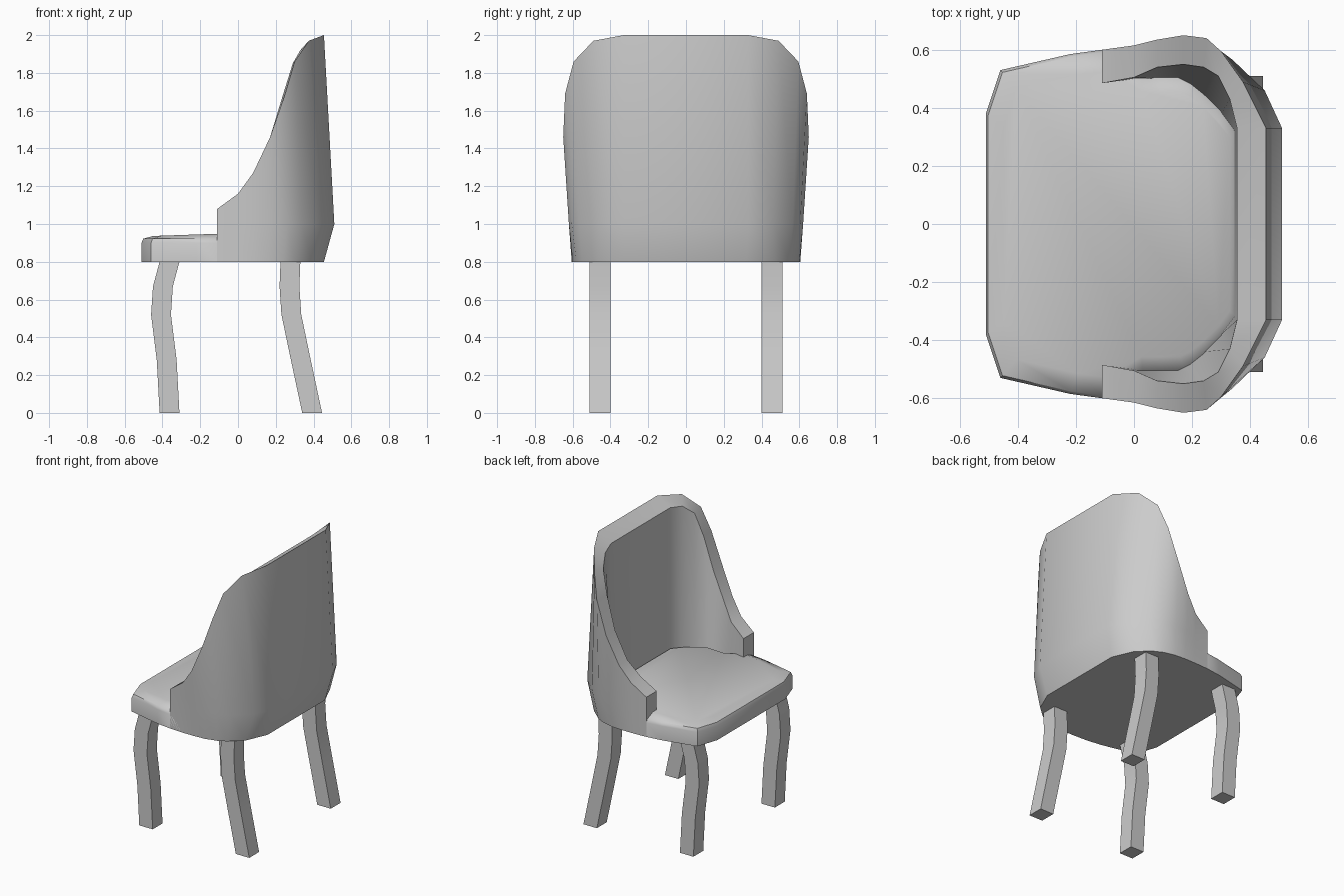
import bpy, bmesh, math

if "Cube" in bpy.data.objects:
    bpy.data.objects.remove(bpy.data.objects["Cube"])


def make_object(name, verts, faces, angle):
    mesh = bpy.data.meshes.new(name)
    mesh.from_pydata(verts, [], faces)
    bm = bmesh.new()
    bm.from_mesh(mesh)
    bmesh.ops.recalc_face_normals(bm, faces=bm.faces)
    bm.to_mesh(mesh)
    bm.free()
    obj = bpy.data.objects.new(name, mesh)
    bpy.context.collection.objects.link(obj)
    bpy.ops.object.select_all(action='DESELECT')
    obj.select_set(True)
    bpy.context.view_layer.objects.active = obj
    bpy.ops.object.shade_smooth_by_angle(angle=math.radians(angle))
    return obj


def bridge(rows, close_rows=False):
    """Quads between consecutive rows of equal length."""
    n = len(rows[0])
    verts = [v for row in rows for v in row]
    steps = n if close_rows else n - 1
    faces = [(i * n + j, i * n + (j + 1) % n, (i + 1) * n + (j + 1) % n, (i + 1) * n + j)
             for i in range(len(rows) - 1) for j in range(steps)]
    return verts, faces


def mirror_y(points):
    """Append the points mirrored in y, in reverse order."""
    return points + [(p[0], -p[1], *p[2:]) for p in reversed(points)]


# Shell stations from arm front to back corner:
# outer bottom xy, outer middle xy, outer rim xyz, inner rim xyz, inner bottom xy
stations = [
    ((-.11, .60), (-.11, .60), (-.11, .60, 1.08), (-.11, .485, 1.08), (-.11, .485)),
    ((.00, .605), (.00, .61), (.00, .615, 1.16), (.00, .505, 1.16), (.00, .50)),
    ((.08, .605), (.08, .62), (.08, .635, 1.27), (.08, .54, 1.27), (.07, .50)),
    ((.16, .60), (.17, .62), (.17, .65, 1.46), (.17, .55, 1.46), (.15, .50)),
    ((.24, .58), (.26, .605), (.25, .64, 1.69), (.24, .54, 1.69), (.19, .48)),
    ((.30, .55), (.34, .565), (.30, .595, 1.86), (.29, .51, 1.85), (.24, .44)),
    ((.39, .47), (.45, .46), (.375, .49, 1.97), (.33, .43, 1.92), (.30, .38)),
    ((.455, .32), (.51, .33), (.455, .33, 2.0), (.355, .33, 1.94), (.345, .32)),
]

# Wrap-around back and arms
rows = [mirror_y([(*s[0], .80) for s in stations]),
        mirror_y([(*s[1], 1.0) for s in stations]),
        mirror_y([s[2] for s in stations]),
        mirror_y([s[3] for s in stations]),
        mirror_y([(*s[4], .88) for s in stations])]
verts, faces = bridge(rows)
n = len(rows[0])
faces += [tuple(i * n for i in range(5)), tuple(i * n + n - 1 for i in range(5))]
make_object("backrest_shell", verts, faces, 40)

# Seat: full-width front, tucked inside the shell at the back
front = [(-.51, .38), (-.46, .53), (-.22, .585)]
base = mirror_y(front + [s[0] for s in stations])
rim = mirror_y(front + [stations[0][0]] + [(s[4][0] + .03, s[4][1] + .02) for s in stations[1:]])
rings = [[(x, y, .80) for x, y in base],
         [(x, y, .90) for x, y in rim],
         [(x * .985, y * .985, .922) for x, y in rim],
         [(x * .88, y * .88, .952 + .03 * x) for x, y in rim]]
verts, faces = bridge(rings, True)
n = len(base)
faces += [tuple(range(n)), tuple(range(3 * n, 4 * n))]
make_object("seat", verts, faces, 50)

# Curved legs: (left edge x, z) down the leg, constant width
leg_paths = {
    "front_leg": [(-.415, .84), (-.415, .80), (-.45, .67), (-.46, .52), (-.43, .28), (-.415, 0)],
    "back_leg": [(.225, .84), (.225, .80), (.22, .67), (.23, .52), (.278, .29), (.34, 0)],
}
for name, path in leg_paths.items():
    for side, label in ((1, "left"), (-1, "right")):
        rings = [[(x, side * .40, z), (x + .105, side * .40, z),
                  (x + .105, side * .51, z), (x, side * .51, z)] for x, z in path]
        verts, faces = bridge(rings, True)
        m = len(verts)
        faces += [(0, 1, 2, 3), (m - 4, m - 3, m - 2, m - 1)]
        make_object(f"{name}_{label}", verts, faces, 30)
